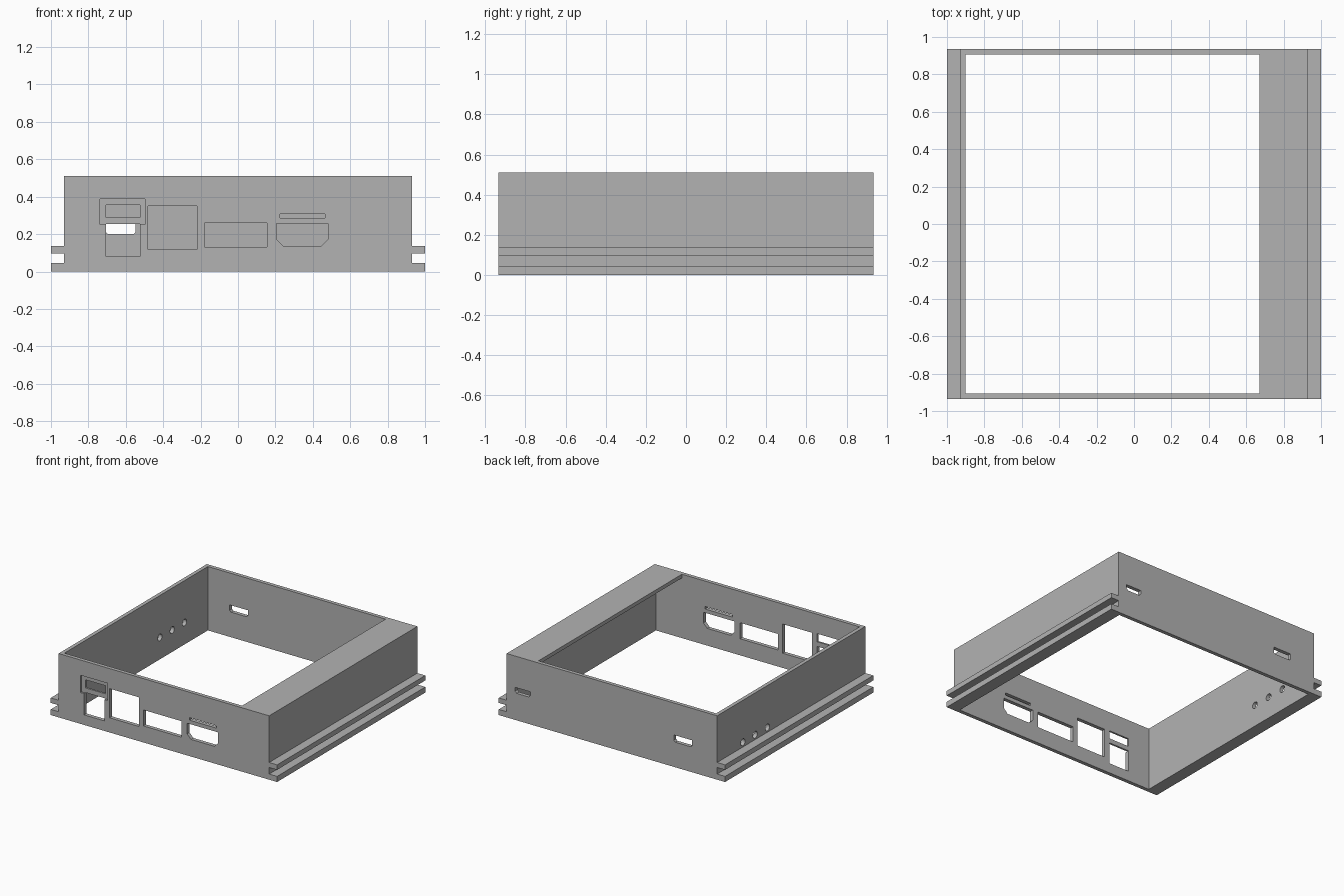
import bpy
import bmesh
import math
from mathutils import Vector

cube = bpy.data.objects.get("Cube")
if cube:
    bpy.data.objects.remove(cube, do_unlink=True)

W, D, H, T = 0.93, 0.935, 0.51, 0.03   # half width, half depth, height, wall
RAIL = 1.0                             # half width across the side rails

grey = bpy.data.materials.new("plain grey")
grey.use_nodes = True
grey.diffuse_color = (0.45, 0.45, 0.45, 1)
grey.node_tree.nodes["Principled BSDF"].inputs["Base Color"].default_value = (0.45, 0.45, 0.45, 1)


def prism(name, points, start, end, axis="y"):
    """Extrude a flat outline of (x or y, z) points along one axis."""
    place = (lambda u, z, t: (u, t, z)) if axis == "y" else (lambda u, z, t: (t, u, z))
    bm = bmesh.new()
    face = bm.faces.new([bm.verts.new(place(u, z, start)) for u, z in points])
    out = bmesh.ops.extrude_face_region(bm, geom=[face])
    verts = [v for v in out["geom"] if isinstance(v, bmesh.types.BMVert)]
    bmesh.ops.translate(bm, verts=verts, vec=Vector(place(0, 0, end - start)))
    bmesh.ops.recalc_face_normals(bm, faces=bm.faces)
    mesh = bpy.data.meshes.new(name)
    bm.to_mesh(mesh)
    bm.free()
    mesh.materials.append(grey)
    obj = bpy.data.objects.new(name, mesh)
    bpy.context.collection.objects.link(obj)
    return obj


def rect(x0, x1, z0, z1, chamfer=0):
    """Rectangle outline, optionally with its two lower corners cut off."""
    if not chamfer:
        return [(x0, z0), (x1, z0), (x1, z1), (x0, z1)]
    c = chamfer
    return [(x0 + c, z0), (x1 - c, z0), (x1, z0 + c), (x1, z1), (x0, z1), (x0, z0 + c)]


def circle(y, z, r, n=24):
    return [(y + r * math.cos(i * math.tau / n), z + r * math.sin(i * math.tau / n)) for i in range(n)]


# Shell: box section with two rails along each side
half = [(RAIL, 0), (RAIL, 0.045), (W, 0.045), (W, 0.097),
        (RAIL, 0.097), (RAIL, 0.137), (W, 0.137), (W, H)]
outline = half + [(-x, z) for x, z in reversed(half)]
shell = prism("enclosure_shell", outline, -D, D)

cutters = []


def cut(name, points, start, end, axis="y"):
    obj = prism(name, points, start, end, axis)
    obj.hide_render = True
    cutters.append(obj)


# Hollow inside, leaving a ledge along the left of the open top
inner = W - T
cavity = [(-inner, -0.1), (inner, -0.1), (inner, H - T), (0.67, H - T), (0.67, H + 0.1), (-inner, H + 0.1)]
cut("cavity_cutter", cavity, -D + T, D - T)

# Front port openings
front_ports = {
    "square_port": rect(-0.705, -0.525, 0.08, 0.253),
    "small_window": rect(-0.705, -0.525, 0.29, 0.355),
    "tall_port": rect(-0.48, -0.22, 0.117, 0.35),
    "wide_port": rect(-0.18, 0.155, 0.132, 0.26),
    "chamfered_port": rect(0.205, 0.48, 0.137, 0.257, 0.035),
    "thin_slot": rect(0.225, 0.465, 0.287, 0.307),
}
for name, points in front_ports.items():
    cut(name + "_cutter", points, -D - 0.05, -D + T + 0.05)
cut("window_recess_cutter", rect(-0.737, -0.497, 0.25, 0.388), -D - 0.05, -D + 0.015)

# Back slots
cut("back_slot_cutter", rect(-0.707, -0.547, 0.2, 0.255, 0.012), D - T - 0.05, D + 0.05)
cut("back_small_slot_cutter", rect(0.72, 0.855, 0.215, 0.26, 0.015), D - T - 0.05, D + 0.05)

# Three round holes in the right wall
for i, y in enumerate((0.61, 0.455, 0.3)):
    cut(f"round_hole_cutter_{i + 1}", circle(y, 0.175, 0.027), -W - 0.05, -W + T + 0.05, "x")

for obj in cutters:
    mod = shell.modifiers.new(obj.name, "BOOLEAN")
    mod.operation = "DIFFERENCE"
    mod.solver = "EXACT"
    mod.object = obj

# Bake the cuts and remove the cutters
bpy.context.view_layer.update()
graph = bpy.context.evaluated_depsgraph_get()
baked = bpy.data.meshes.new_from_object(shell.evaluated_get(graph))
shell.modifiers.clear()
shell.data = baked
for obj in cutters:
    bpy.data.objects.remove(obj, do_unlink=True)
baked.materials.clear()
baked.materials.append(grey)
for poly in baked.polygons:
    poly.material_index = 0
